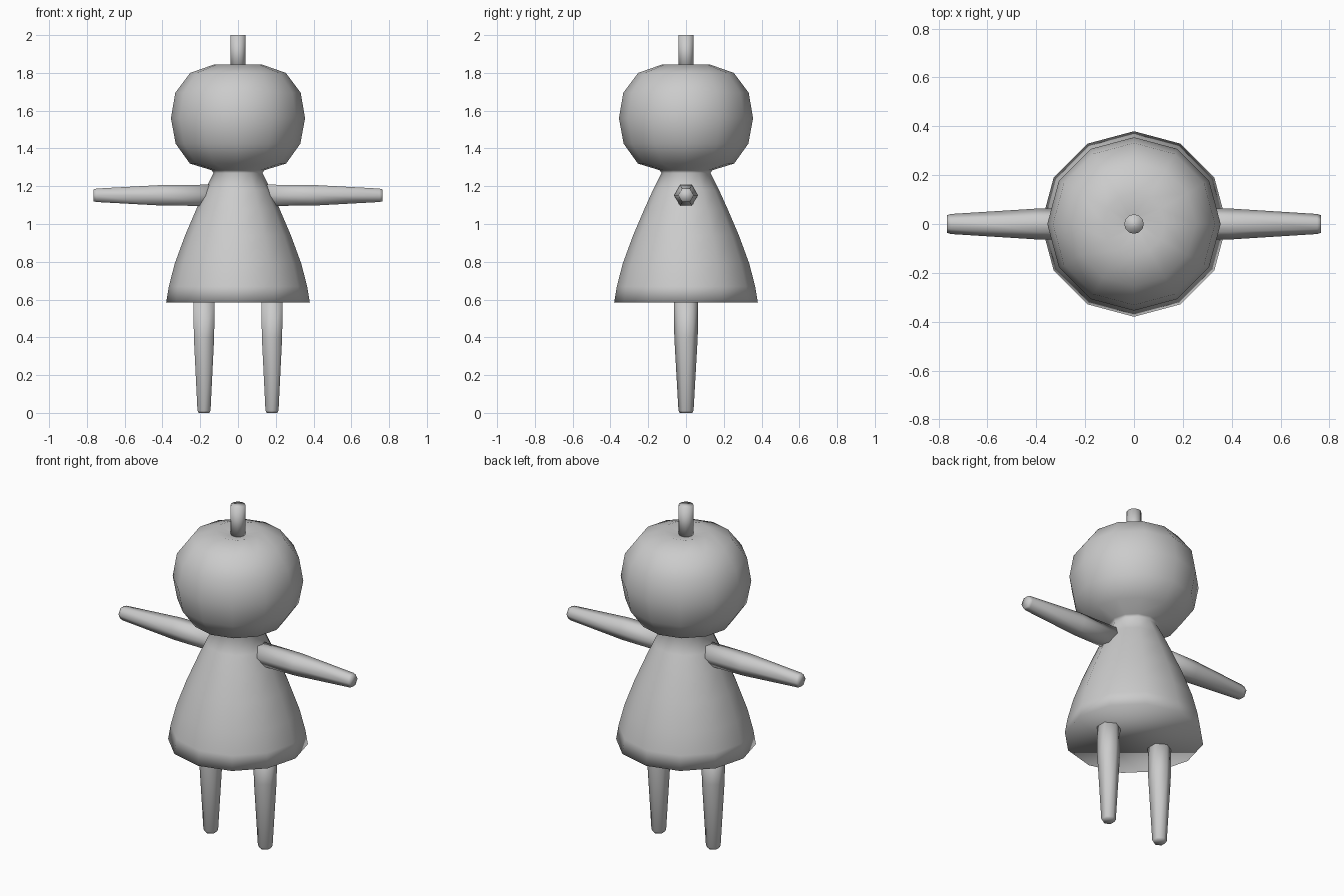
import bpy, bmesh, math
from mathutils import Matrix

cube = bpy.data.objects.get("Cube")
if cube:
    bpy.data.objects.remove(cube, do_unlink=True)

grey = bpy.data.materials.new("plain_grey")
grey.use_nodes = True
colour = (0.6, 0.6, 0.6, 1)
grey.diffuse_color = colour
grey.node_tree.nodes["Principled BSDF"].inputs["Base Color"].default_value = colour


def lathe(name, profile, sides, matrix=Matrix(), turn=0.0):
    """Closed smooth solid turned around z from (radius, height) pairs."""
    bm = bmesh.new()
    rings = []
    for r, z in profile:
        angles = [turn + 2 * math.pi * i / sides for i in range(sides)]
        rings.append([bm.verts.new((r * math.cos(a), r * math.sin(a), z)) for a in angles])
    for low, high in zip(rings, rings[1:]):
        for i in range(sides):
            j = (i + 1) % sides
            bm.faces.new((low[i], low[j], high[j], high[i]))
    bm.faces.new(rings[0][::-1])
    bm.faces.new(rings[-1])
    bm.transform(matrix)
    bmesh.ops.recalc_face_normals(bm, faces=bm.faces[:])
    for f in bm.faces:
        f.smooth = True
    mesh = bpy.data.meshes.new(name)
    bm.to_mesh(mesh)
    bm.free()
    mesh.materials.append(grey)
    obj = bpy.data.objects.new(name, mesh)
    bpy.context.collection.objects.link(obj)
    return obj


# Dress, neck and round head in one turned shape
lathe("dress_and_head", [
    (0.38, 0.585), (0.366, 0.67), (0.335, 0.79), (0.28, 0.94), (0.22, 1.08),
    (0.175, 1.18), (0.13, 1.27), (0.14, 1.285), (0.255, 1.32), (0.33, 1.425),
    (0.355, 1.56), (0.332, 1.695), (0.253, 1.80), (0.125, 1.845), (0.04, 1.825),
], 12)

# Stem on top of the head
lathe("stem", [(0.04, 1.81), (0.04, 2.0)], 12)

# Tapered six-sided limbs, mirrored left and right
for side, x in (("left", 1), ("right", -1)):
    leg = [(0.033, 0), (0.04, 0.012), (0.062, 0.40), (0.065, 0.60)]
    lathe(side + "_leg", leg, 6, Matrix.Translation((0.18 * x, 0, 0)), math.pi / 2)
    arm = [(0.065, 0.12), (0.063, 0.40), (0.041, 0.75), (0.036, 0.765)]
    lathe(side + "_arm", arm, 6,
          Matrix.Translation((0, 0, 1.152)) @ Matrix.Rotation(x * math.pi / 2, 4, "Y"),
          math.pi / 2)
